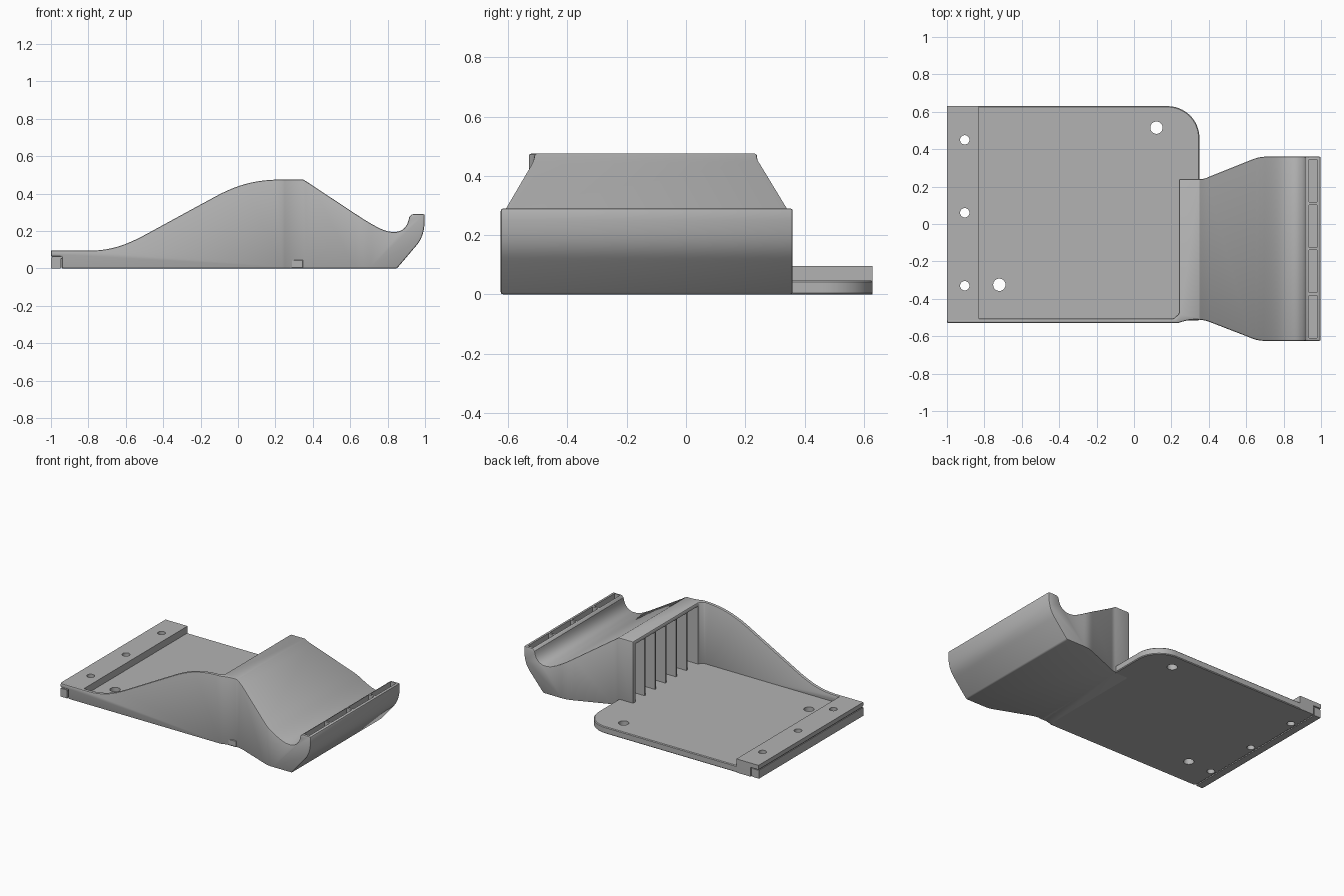
import bpy, bmesh, math
from mathutils import Vector
from mathutils.geometry import interpolate_bezier

if "Cube" in bpy.data.objects:
    bpy.data.objects.remove(bpy.data.objects["Cube"])

grey = bpy.data.materials.new("plain grey")
grey.use_nodes = True
grey.diffuse_color = (0.45, 0.45, 0.45, 1)
grey.node_tree.nodes["Principled BSDF"].inputs["Base Color"].default_value = grey.diffuse_color


def prism(name, points, low, high, axis="z"):
    """Extrude a 2D outline along z, or an x-z profile along y."""
    bm = bmesh.new()
    place = (lambda p, d: (p[0], p[1], d)) if axis == "z" else (lambda p, d: (p[0], d, p[1]))
    ends = [[bm.verts.new(place(p, d)) for p in points] for d in (low, high)]
    bm.faces.new(ends[0])
    bm.faces.new(ends[1])
    n = len(points)
    for i in range(n):
        j = (i + 1) % n
        bm.faces.new((ends[0][i], ends[0][j], ends[1][j], ends[1][i]))
    bmesh.ops.recalc_face_normals(bm, faces=bm.faces)
    mesh = bpy.data.meshes.new(name)
    bm.to_mesh(mesh)
    bm.free()
    mesh.materials.append(grey)
    obj = bpy.data.objects.new(name, mesh)
    bpy.context.collection.objects.link(obj)
    return obj


def box(name, x0, x1, y0, y1, z0, z1):
    return prism(name, [(x0, y0), (x1, y0), (x1, y1), (x0, y1)], z0, z1)


def activate(obj):
    bpy.ops.object.select_all(action="DESELECT")
    obj.select_set(True)
    bpy.context.view_layer.objects.active = obj


def boolean(obj, cutter, operation="DIFFERENCE"):
    mod = obj.modifiers.new("cut", "BOOLEAN")
    mod.object, mod.operation, mod.solver = cutter, operation, "EXACT"
    activate(obj)
    bpy.ops.object.modifier_apply(modifier=mod.name)
    bpy.data.objects.remove(cutter)


def bevel(obj, width, segments):
    mod = obj.modifiers.new("rounding", "BEVEL")
    mod.width, mod.segments = width, segments
    mod.limit_method, mod.angle_limit = "ANGLE", math.radians(38)
    activate(obj)
    bpy.ops.object.modifier_apply(modifier=mod.name)


def curve(a, b, c, d, steps=14):
    pts = interpolate_bezier(*[Vector((*p, 0)) for p in (a, b, c, d)], steps)
    return [(p.x, p.y) for p in pts]


def circle(x, y, r, n=32):
    return [(x + r * math.cos(2 * math.pi * i / n), y + r * math.sin(2 * math.pi * i / n)) for i in range(n)]


# Side profile shared by the long wall and the curved rest
profile = [(-0.94, 0), (-0.94, 0.065), (-1, 0.065), (-1, 0.095)]
profile += curve((-0.8, 0.095), (-0.68, 0.095), (-0.6, 0.125), (-0.5, 0.178))
profile += curve((-0.12, 0.385), (0, 0.45), (0.1, 0.475), (0.23, 0.475))
profile += [(0.35, 0.475)]
profile += curve((0.65, 0.277), (0.77, 0.2), (0.8, 0.195), (0.835, 0.195))
profile += curve((0.845, 0.195), (0.89, 0.2), (0.91, 0.235), (0.915, 0.275), 10)
profile += [(0.93, 0.29), (0.998, 0.29)]
profile += curve((0.998, 0.25), (0.995, 0.18), (0.975, 0.145), (0.945, 0.112), 10)
profile += [(0.85, 0)]

# Long wall and curved rest: footprint cut to the profile
footprint = [(-1.01, -0.53), (0.235, -0.53)]
footprint += curve((0.25, -0.525), (0.3, -0.507), (0.36, -0.507), (0.4, -0.522), 8)
footprint += curve((0.62, -0.607), (0.65, -0.62), (0.67, -0.625), (0.71, -0.625), 8)
footprint += [(1.02, -0.625), (1.02, 0.36)]
footprint += curve((0.71, 0.36), (0.67, 0.36), (0.65, 0.352), (0.62, 0.34), 8)
footprint += curve((0.4, 0.252), (0.38, 0.243), (0.37, 0.24), (0.35, 0.24), 6)
footprint += [(0.24, 0.24), (0.24, -0.48), (0.212, -0.505), (-1.01, -0.505)]
rest = prism("curved_rest", footprint, -0.1, 0.6)
boolean(rest, prism("profile_cutter", profile, -0.8, 0.8, "y"), "INTERSECT")
bevel(rest, 0.008, 2)

# Hollow inside, open towards the floor
hollow = [(0.2, 0.045), (0.72, 0.045), (0.72, 0.205), (0.345, 0.45), (0.2, 0.45)]
boolean(rest, prism("hollow_cutter", hollow, -0.475, 0.215, "y"))

# Four slots along the lip
for i in range(4):
    y = -0.61 + i * 0.2425
    boolean(rest, box("slot_cutter", 0.935, 0.978, y, y + 0.2275, 0.215, 0.4))

# Stiffening ribs inside the hollow
rib_profile = [(0.245, 0.04), (0.725, 0.04), (0.725, 0.21), (0.345, 0.455), (0.245, 0.455)]
for i in range(5):
    y = -0.475 + (i + 1) * 0.115
    prism(f"rib_{i + 1}", rib_profile, y - 0.006, y + 0.006, "y")

# Floor plate with one rounded corner
floor_outline = [(-0.94, -0.515), (0.35, -0.515)]
floor_outline += [(0.18 + 0.17 * math.cos(a), 0.46 + 0.17 * math.sin(a))
                  for a in (math.pi / 2 * i / 16 for i in range(17))]
floor_outline += [(-0.94, 0.63)]
floor = prism("floor_plate", floor_outline, 0, 0.047)
bevel(floor, 0.005, 1)

# Raised end rail overhanging the edge
rail_profile = [(-0.94, 0), (-0.83, 0), (-0.83, 0.095), (-1, 0.095), (-1, 0.065), (-0.94, 0.065)]
rail = prism("end_rail", rail_profile, -0.515, 0.63, "y")

# Screw holes
for y in (-0.33, 0.06, 0.45):
    for part in (floor, rail):
        boolean(part, prism("hole_cutter", circle(-0.905, y, 0.025), -0.1, 0.2))
for x, y in ((0.12, 0.515), (-0.72, -0.325)):
    boolean(floor, prism("hole_cutter", circle(x, y, 0.033), -0.1, 0.2))

# Lip strip under the rail, joined by a row of small teeth
box("lip_strip", -1, -0.95, -0.525, 0.625, 0, 0.058)
box("lip_web", -0.995, -0.945, -0.52, 0.62, 0.05, 0.07)
for i in range(36):
    y = -0.51 + i * 0.032
    box(f"lip_tooth_{i + 1}", -0.955, -0.935, y, y + 0.012, 0.004, 0.055)

# Smooth the curved surfaces, keep edges sharp
for part in (rest, floor, rail):
    activate(part)
    bpy.ops.object.shade_smooth_by_angle(angle=math.radians(30))
